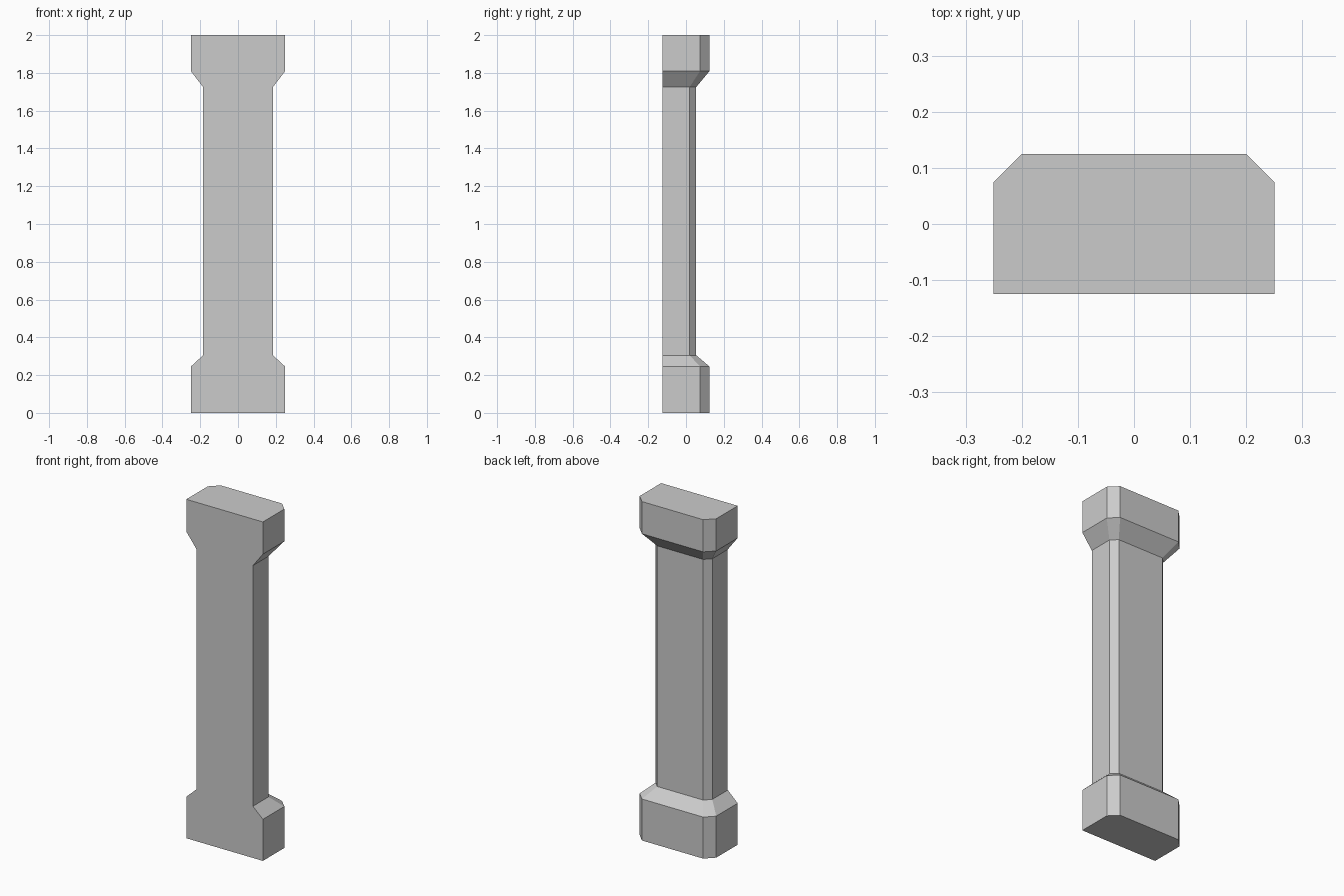
import bpy, bmesh

if "Cube" in bpy.data.objects:
    bpy.data.objects.remove(bpy.data.objects["Cube"])

FRONT = -0.125


def section(bm, z, half, back, cut):
    """Flat-fronted cross-section with two chamfered back corners."""
    pts = [(-half, FRONT), (half, FRONT), (half, back - cut),
           (half - cut, back), (cut - half, back), (-half, back - cut)]
    return [bm.verts.new((x, y, z)) for x, y in pts]


block = (0.25, 0.125, 0.05)
shaft = (0.185, 0.054, 0.035)
levels = [(0.0, block), (0.245, block), (0.305, shaft),
          (1.725, shaft), (1.81, block), (2.0, block)]

# Pilaster: plinth, shaft and capital lofted as one solid
bm = bmesh.new()
rings = [section(bm, z, *s) for z, s in levels]
fronts = []
for low, high in zip(rings, rings[1:]):
    for i in range(6):
        j = (i + 1) % 6
        face = bm.faces.new((low[i], low[j], high[j], high[i]))
        if i == 0:
            fronts.append(face)
bm.faces.new(rings[0][::-1])
bm.faces.new(rings[-1])

# Merge the flat front into a single face
bmesh.ops.dissolve_faces(bm, faces=fronts)
bmesh.ops.recalc_face_normals(bm, faces=bm.faces)

mesh = bpy.data.meshes.new("pilaster")
bm.to_mesh(mesh)
bm.free()
bpy.context.collection.objects.link(bpy.data.objects.new("pilaster", mesh))
